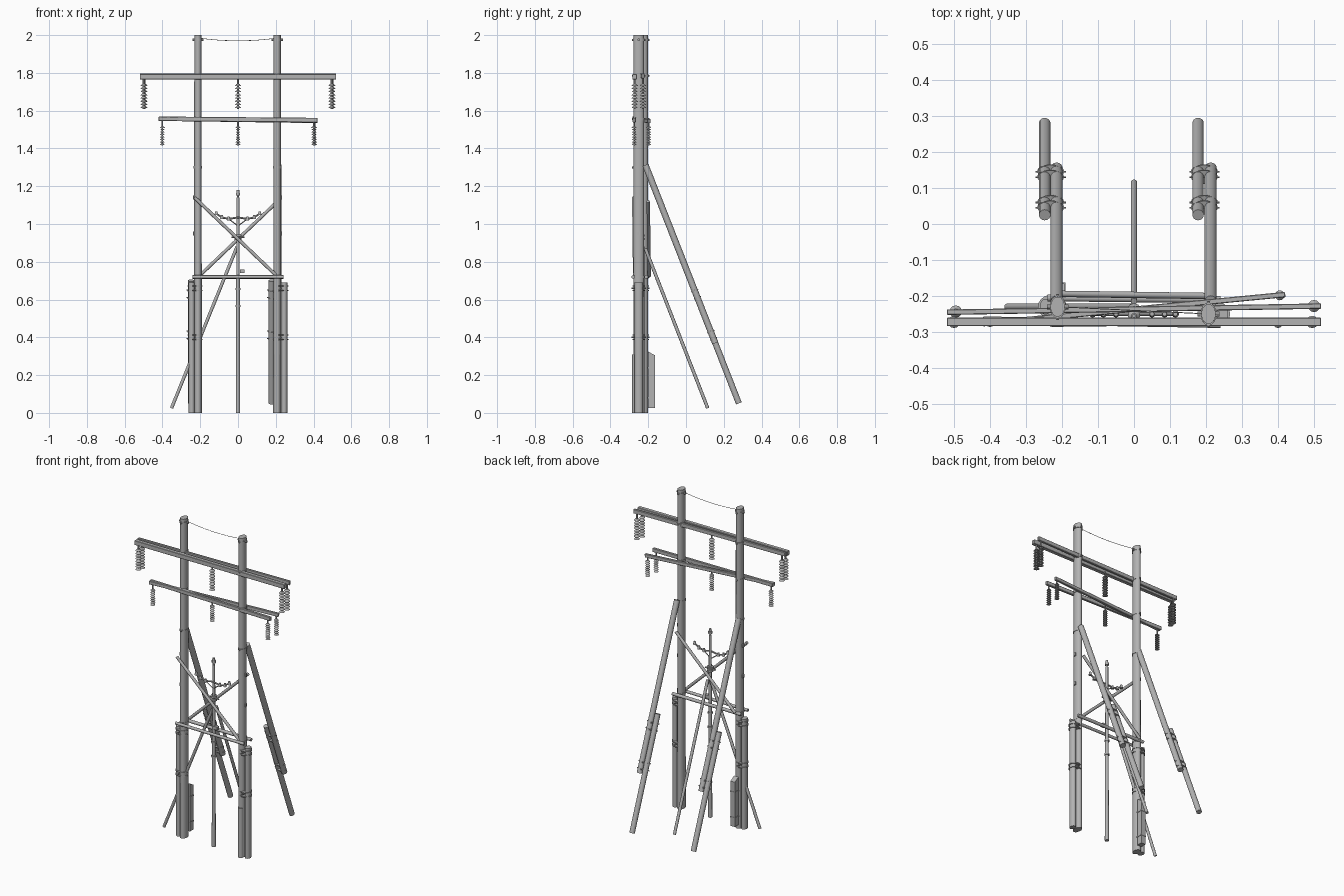
import bpy, bmesh, math
from mathutils import Vector, Matrix

cube = bpy.data.objects.get("Cube")
if cube:
    bpy.data.objects.remove(cube)

gray = bpy.data.materials.new("weathered_gray")
gray.use_nodes = True
COLOR = (0.45, 0.45, 0.45, 1)
gray.diffuse_color = COLOR
gray.node_tree.nodes["Principled BSDF"].inputs["Base Color"].default_value = COLOR


def finish(name, bm, smooth=True):
    mesh = bpy.data.meshes.new(name)
    bm.to_mesh(mesh)
    bm.free()
    mesh.materials.append(gray)
    ob = bpy.data.objects.new(name, mesh)
    bpy.context.collection.objects.link(ob)
    if smooth:
        bpy.ops.object.select_all(action='DESELECT')
        ob.select_set(True)
        bpy.context.view_layer.objects.active = ob
        bpy.ops.object.shade_smooth_by_angle(angle=math.radians(40))
    return ob


def add_rod(bm, p, q, r, r2=None, stretch=(1, 1), sides=14):
    """Round bar between two points; stretch squashes the section in x and y."""
    p, q = Vector(p), Vector(q)
    d = q - p
    z = d.normalized()
    side = Vector((1, 0, 0)) if abs(z.x) < 0.6 else Vector((0, 1, 0))
    y = z.cross(side).normalized()
    rot = Matrix((y.cross(z), y, z)).transposed().to_4x4()
    m = Matrix.Translation((p + q) / 2) @ rot @ Matrix.Diagonal((*stretch, 1, 1))
    bmesh.ops.create_cone(bm, cap_ends=True, segments=sides, radius1=r,
                          radius2=r if r2 is None else r2, depth=d.length, matrix=m)


def add_box(bm, c, size):
    bmesh.ops.create_cube(bm, size=1, matrix=Matrix.Translation(c) @ Matrix.Diagonal((*size, 1)))


def rod(name, *args, **kw):
    bm = bmesh.new()
    add_rod(bm, *args, **kw)
    return finish(name, bm)


def beam(name, p, q, width, height):
    """Square timber running mostly along x."""
    p, q = Vector(p), Vector(q)
    bm = bmesh.new()
    m = Matrix.Translation((p + q) / 2) @ (q - p).to_track_quat('X', 'Z').to_matrix().to_4x4()
    bmesh.ops.create_cube(bm, size=1, matrix=m @ Matrix.Diagonal(((q - p).length, width, height, 1)))
    bmesh.ops.bevel(bm, geom=bm.edges[:], offset=0.002, segments=1, affect='EDGES')
    return finish(name, bm, False)


def insulator(name, x, y, top, bottom, r, count=8):
    """String of bell-shaped discs hanging on a thin rod."""
    bm = bmesh.new()
    add_rod(bm, (x, y, top), (x, y, bottom), r * 0.3, sides=8)
    step = (top - 0.025 - bottom) / count
    for i in range(count):
        z = bottom + (i + 0.5) * step
        add_rod(bm, (x, y, z - step * 0.3), (x, y, z + step * 0.3), r, r * 0.45, sides=12)
    finish(name, bm)


def brace_point(x, y):
    return Vector((x, y, 1.3 - (y + 0.21) * 2.55))


# Main poles with base stubs, bands, rear braces and hardware
for label, s, px, py in (("right", -1, -0.212, -0.23), ("left", 1, 0.207, -0.25)):
    rod(f"{label}_main_pole", (px, py, 0), (px, py, 2), 0.021, 0.02, stretch=(1, 1.4))
    rod(f"{label}_base_stub", (s * 0.245, py, 0), (s * 0.245, py, 0.69), 0.017, stretch=(1, 1.3))

    bm = bmesh.new()
    for z in (0.4, 0.66):
        for dz in (-0.012, 0.012):
            add_rod(bm, (s * 0.227, py, z + dz - 0.003), (s * 0.227, py, z + dz + 0.003),
                    0.04, stretch=(1, 0.85), sides=20)
        add_rod(bm, (s * 0.227, py - 0.038, z), (s * 0.227, py + 0.038, z), 0.004, sides=6)
    finish(f"{label}_base_bands", bm)

    bm = bmesh.new()
    for z in (1.975, 1.785, 1.555, 1.3, 0.72):
        add_rod(bm, (px, py, z - 0.006), (px, py, z + 0.006), 0.0225, stretch=(1, 1.4), sides=16)
        add_rod(bm, (px, py - 0.036, z), (px, py + 0.036, z), 0.005, sides=6)
        if z > 1.9:
            add_rod(bm, (px - 0.03, py, z), (px + 0.03, py, z), 0.007, sides=8)
    for z in (1.14, 0.95):
        add_box(bm, (px + s * 0.022, py, z), (0.01, 0.012, 0.02))
    finish(f"{label}_pole_bands", bm)

    # Leaning rear brace spliced to a lower stub
    bx, sx = (-0.215, -0.248) if s < 0 else (0.213, 0.178)
    rod(f"{label}_rear_brace", brace_point(bx, -0.215), brace_point(bx, 0.155), 0.017)
    rod(f"{label}_rear_brace_stub", brace_point(sx, 0.025), brace_point(sx, 0.28), 0.016)
    bm = bmesh.new()
    mid = (bx + sx) / 2
    for y in (0.045, 0.06, 0.13, 0.145):
        add_rod(bm, brace_point(mid, y), brace_point(mid, y + 0.002), 0.02, stretch=(1.85, 1), sides=20)
        add_rod(bm, brace_point(mid - 0.042, y), brace_point(mid + 0.042, y), 0.003, sides=6)
    finish(f"{label}_rear_brace_bands", bm)

# Cable guards at the pole bases
bm = bmesh.new()
add_box(bm, (-0.208, -0.183, 0.165), (0.03, 0.036, 0.28))
for v in bm.verts:
    if v.co.z > 0.2 and v.co.y < -0.18:
        v.co.z += 0.02
for z in (0.08, 0.24):
    add_box(bm, (-0.208, -0.183, z), (0.036, 0.04, 0.008))
finish("right_cable_guard", bm, False)
rod("left_cable_guard", (0.207, -0.268, 0.0), (0.207, -0.268, 0.31), 0.017)

# Upper and lower crossarm pairs
beam("upper_front_crossarm", (-0.52, -0.272, 1.78), (0.52, -0.272, 1.78), 0.024, 0.028)
beam("upper_rear_crossarm", (-0.52, -0.245, 1.784), (0.52, -0.228, 1.784), 0.015, 0.026)
beam("lower_front_crossarm", (-0.42, -0.265, 1.557), (0.42, -0.275, 1.55), 0.016, 0.024)
beam("lower_rear_crossarm", (-0.42, -0.277, 1.557), (0.42, -0.196, 1.545), 0.015, 0.022)

# Hanging insulator strings
for i, (x, y) in enumerate(((-0.5, -0.272), (-0.495, -0.243), (0, -0.255), (0.495, -0.272), (0.5, -0.228))):
    insulator(f"upper_insulator_{i + 1}", x, y, 1.77, 1.61, 0.017)
for i, (x, y) in enumerate(((-0.4, -0.272), (0, -0.255), (0.4, -0.275), (0.405, -0.198))):
    insulator(f"lower_insulator_{i + 1}", x, y, 1.545, 1.415, 0.014)

# Cross bracing between the poles
rod("front_diagonal_brace", (-0.23, -0.277, 1.14), (0.2, -0.272, 0.73), 0.009)
rod("rear_diagonal_brace", (0.21, -0.2, 1.12), (-0.205, -0.194, 0.725), 0.009)
rod("front_horizontal_brace", (-0.24, -0.272, 0.72), (0.24, -0.28, 0.72), 0.009)
rod("rear_horizontal_brace", (-0.24, -0.205, 0.72), (0.24, -0.21, 0.72), 0.01)

# Slender centre pole, its props and fittings
rod("centre_pole", (0, -0.24, 0), (0, -0.24, 1.14), 0.012, 0.008)
rod("centre_rear_prop", (0, -0.215, 0.87), (0, 0.115, 0.025), 0.009)
rod("centre_side_prop", (-0.005, -0.23, 0.88), (-0.352, -0.23, 0.025), 0.009)
bm = bmesh.new()
for z0, z1, r in ((1.13, 1.155, 0.005), (1.15, 1.165, 0.012), (1.165, 1.18, 0.008),
                  (0.915, 0.925, 0.02), (0.935, 0.945, 0.02), (0.65, 0.66, 0.015), (0.56, 0.57, 0.015)):
    add_rod(bm, (0, -0.24, z0), (0, -0.24, z1), r, sides=10)
add_box(bm, (0.022, -0.245, 0.75), (0.025, 0.02, 0.02))
add_rod(bm, (-0.035, -0.24, 0.93), (0.035, -0.24, 0.93), 0.005, sides=8)
finish("centre_pole_fittings", bm)

# Small bowed arm with insulators on the centre pole
bm = bmesh.new()
for s in (-1, 1):
    path = [Vector((s * x, -0.25, z)) for x, z in ((0, 1.035), (0.05, 1.027), (0.085, 1.035), (0.115, 1.055))]
    for a, b in zip(path, path[1:]):
        add_rod(bm, a, b, 0.005, sides=8)
    for a in path[1:]:
        add_rod(bm, a - Vector((0, 0, 0.008)), a + Vector((0, 0, 0.012)), 0.01, 0.006, sides=10)
    add_rod(bm, (0, -0.245, 0.99), path[1], 0.003, sides=6)
finish("centre_bowed_arm", bm)

# Sagging wire between pole tops
bm = bmesh.new()
pts = [Vector((-0.21 + 0.42 * t, -0.23 - 0.02 * t, 1.985 - 0.06 * t * (1 - t)))
       for t in [i / 12 for i in range(13)]]
for a, b in zip(pts, pts[1:]):
    add_rod(bm, a, b, 0.0015, sides=6)
finish("top_wire", bm)
